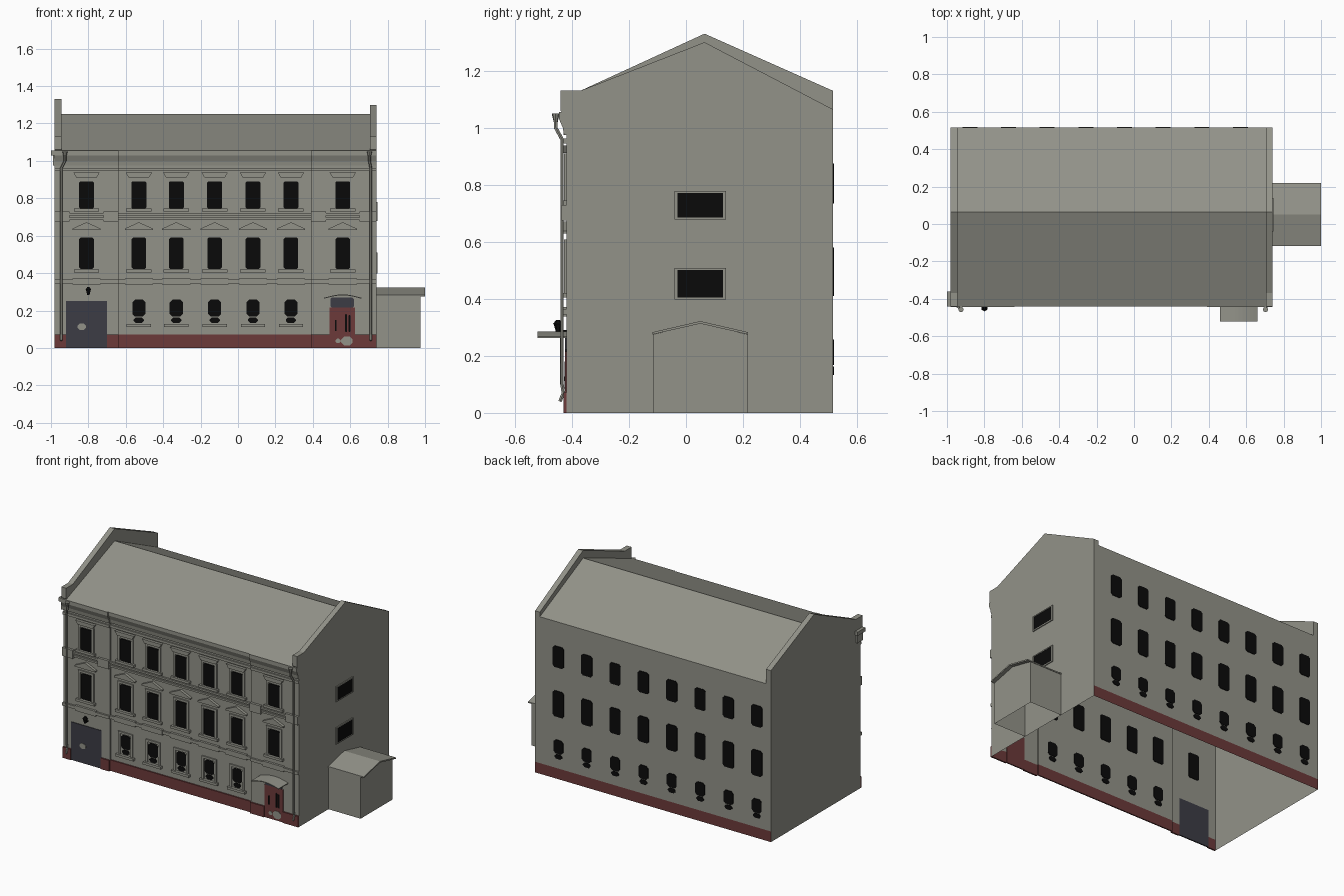
import bpy, bmesh, math
from mathutils import Vector, Matrix

if "Cube" in bpy.data.objects:
    bpy.data.objects.remove(bpy.data.objects["Cube"])


def material(name, rgb):
    m = bpy.data.materials.new(name)
    m.diffuse_color = (*rgb, 1)
    m.use_nodes = True
    m.node_tree.nodes["Principled BSDF"].inputs["Base Color"].default_value = m.diffuse_color
    return m


STONE = material("grey stone", (0.29, 0.29, 0.25))
RED = material("brick red", (0.15, 0.042, 0.042))
BLACK = material("window black", (0.003, 0.003, 0.003))
SLATE = material("dark slate", (0.045, 0.045, 0.06))

L, R, BACK = -0.98, 0.74, 0.515
MID, BAY = -0.41, -0.42          # front wall planes: middle and projecting end bays
BAYS = [(L, -0.64, BAY), (-0.64, 0.39, MID), (0.39, R, BAY)]
COLS = [-0.81, -0.53, -0.33, -0.125, 0.08, 0.283, 0.56]


def wall_y(x):
    return MID if -0.64 < x < 0.39 else BAY


class Part:
    """Collects simple solids into one named object."""

    def __init__(self, name, *mats):
        self.name, self.mats, self.bm = name, mats, bmesh.new()

    def prism(self, pts, axis, a, b, closed=True):
        """Sweep a 2D profile along an axis; open profiles make sheets."""
        def at(p, t):
            q = list(p)
            q.insert(axis, t)
            return self.bm.verts.new(q)
        A, B = [at(p, a) for p in pts], [at(p, b) for p in pts]
        n = len(pts)
        for i in range(n if closed else n - 1):
            j = (i + 1) % n
            self.bm.faces.new((A[i], A[j], B[j], B[i]))
        if closed:
            self.bm.faces.new(A[::-1])
            self.bm.faces.new(B)

    def box(self, x0, x1, y0, y1, z0, z1):
        self.prism([(y0, z0), (y1, z0), (y1, z1), (y0, z1)], 0, x0, x1)

    def pane(self, x, z0, z1, w, y, c=0.012):
        """Thin plate with clipped corners, passing through the wall."""
        h = w / 2
        pts = [(x-h+c, z0), (x+h-c, z0), (x+h, z0+c), (x+h, z1-c),
               (x+h-c, z1), (x-h+c, z1), (x-h, z1-c), (x-h, z0+c)]
        self.prism(pts, 1, y - 0.004, y + 0.004)

    def cone(self, x, y, z, r0, r1, depth, n=8):
        bmesh.ops.create_cone(self.bm, cap_ends=True, segments=n, radius1=r0, radius2=r1,
                              depth=depth, matrix=Matrix.Translation((x, y, z)))

    def done(self, rule=None):
        bmesh.ops.recalc_face_normals(self.bm, faces=self.bm.faces)
        if rule:
            for f in self.bm.faces:
                f.material_index = rule(f)
        me = bpy.data.meshes.new(self.name)
        self.bm.to_mesh(me)
        self.bm.free()
        for m in self.mats:
            me.materials.append(m)
        ob = bpy.data.objects.new(self.name, me)
        bpy.context.collection.objects.link(ob)
        return ob


# Walls: open shell, red base course on front and back only
plan = [(L, BAY), (-0.64, BAY), (-0.64, MID), (0.39, MID), (0.39, BAY), (R, BAY), (R, BACK), (L, BACK)]
walls = Part("walls", STONE, RED)
for z0, z1 in [(0, 0.07), (0.07, 1.035)]:
    n = len(plan)
    for i in range(n):
        a, b = plan[i], plan[(i + 1) % n]
        walls.bm.faces.new([walls.bm.verts.new((*p, z)) for p, z in [(a, z0), (b, z0), (b, z1), (a, z1)]])
bmesh.ops.remove_doubles(walls.bm, verts=walls.bm.verts, dist=1e-5)
walls.done(lambda f: 1 if f.calc_center_median().z < 0.07 and abs(f.calc_center_median().x + 0.12) < 0.85 else 0)

# Projecting red plinth beside the gate and door
plinth = Part("plinth", RED)
for x0, x1 in [(L, -0.92), (-0.70, -0.64), (0.39, 0.49), (0.625, R)]:
    plinth.box(x0, x1, -0.43, BAY, 0, 0.072)
plinth.box(-0.64, 0.39, -0.418, MID, 0, 0.072)
plinth.done()

# Roof sheet and the two gable parapets
roof = Part("roof", STONE)
roof.prism([(-0.44, 1.055), (0.065, 1.25), (BACK, 1.035)], 0, L + 0.03, R - 0.03, closed=False)
roof.done()
gables = Part("gable_parapets", STONE)
for x0, x1, apex, eave in [(L, -0.945, 1.33, 1.13), (0.705, R, 1.30, 1.065)]:
    gables.prism([(BAY, 1.035), (-0.44, 1.06), (-0.44, 1.13), (-0.37, 1.13), (0.065, apex),
                  (BACK, eave), (BACK, 1.035)], 0, x0, x1)
gables.done()

# Eaves cornice, frieze and storey bands
trim = Part("cornices_and_bands", STONE)
for x0, x1, y in BAYS:
    trim.prism([(y, 0.975), (y-0.008, 0.975), (y-0.012, 1.0), (y-0.025, 1.03), (y-0.025, 1.055), (y, 1.055)],
               0, x0, x1)
    trim.box(x0, x1, y - 0.009, y, 0.945, 0.962)
    trim.box(x0, x1, y - 0.009, y, 0.685, 0.697)
    trim.box(x0, x1, y - 0.012, y, 0.708, 0.72)
    trim.box(x0, x1, y - 0.012, y, 0.345, 0.365)
trim.box(-1.0, L, -0.44, -0.36, 1.03, 1.055)
trim.box(-0.99, L, -0.43, -0.37, 0.975, 1.03)
for x0, x1 in [(L, -0.90), (-0.72, -0.64), (0.39, 0.47), (0.65, R)]:
    trim.box(x0, x1, BAY - 0.016, BAY, 0.675, 0.73)
for x in COLS:
    y = wall_y(x)
    trim.box(x - 0.075, x + 0.075, y - 0.015, y, 0.338, 0.372)
trim.done()

# Front window surrounds: frames, sills, hoods and pediments
sur = Part("window_surrounds", STONE)
panes = Part("window_panes", BLACK)


def frame(x, y, w, z0, z1, t=0.014):
    h = w / 2
    for a, b in [(x-h-t, x-h), (x+h, x+h+t)]:
        sur.box(a, b, y - 0.008, y, z0, z1)
    sur.box(x-h-t, x+h+t, y - 0.008, y, z1, z1 + t)
    sur.box(x-h-t-0.012, x+h+t+0.012, y - 0.018, y, z0 - 0.016, z0)


def ground_pane(x, y):
    panes.pane(x, 0.168, 0.258, 0.07, y, 0.014)
    panes.pane(x, 0.133, 0.163, 0.055, y, 0.012)


for i, x in enumerate(COLS):
    y = wall_y(x)
    frame(x, y, 0.084, 0.745, 0.895)
    panes.pane(x, 0.745, 0.89, 0.08, y, 0.006)
    sur.prism([(x-0.055, 0.912), (x+0.055, 0.912), (x+0.07, 0.937), (x-0.07, 0.937)], 1, y - 0.018, y)
    frame(x, y, 0.084, 0.42, 0.595)
    panes.pane(x, 0.422, 0.59, 0.078, y, 0.008)
    sur.prism([(x-0.075, 0.63), (x+0.075, 0.63), (x+0.075, 0.638), (x, 0.672), (x-0.075, 0.638)],
              1, y - 0.018, y)
    if 0 < i < 6:
        frame(x, y, 0.078, 0.128, 0.264)
        ground_pane(x, y)

# Back windows: eight plain columns
for i in range(8):
    x = 0.569 - 0.2067 * i
    panes.pane(x, 0.735, 0.875, 0.08, BACK, 0.012)
    panes.pane(x, 0.41, 0.58, 0.08, BACK, 0.012)
    ground_pane(x, BACK)

# Two windows in the right gable wall
for z0, z1 in [(0.685, 0.772), (0.405, 0.502)]:
    panes.prism([(-0.03, z0), (0.13, z0), (0.13, z1), (-0.03, z1)], 0, R - 0.004, R + 0.004)
    for a, b, c, d in [(-0.04, -0.03, z0, z1), (0.13, 0.14, z0, z1),
                       (-0.04, 0.14, z0 - 0.007, z0), (-0.04, 0.14, z1, z1 + 0.007)]:
        sur.box(R, R + 0.006, a, b, c, d)

# Narrow glass in the entrance door
panes.pane(0.522, 0.09, 0.15, 0.008, BAY - 0.002, 0.002)
panes.pane(0.578, 0.085, 0.18, 0.012, BAY - 0.002, 0.003)
panes.pane(0.596, 0.085, 0.175, 0.01, BAY - 0.002, 0.003)
sur.done()
panes.done()

# Carriage gate, entrance door with transom, worn pale patches
gate = Part("carriage_gate", SLATE)
gate.box(-0.92, -0.70, BAY - 0.004, BAY + 0.004, 0, 0.25)
gate.done()
door = Part("entrance_door", RED)
door.box(0.49, 0.625, BAY - 0.004, BAY + 0.004, 0, 0.215)
door.done()
transom = Part("door_transom", SLATE)
transom.pane(0.557, 0.215, 0.27, 0.125, BAY, 0.008)
transom.done()
patches = Part("worn_patches", STONE)
patches.pane(-0.835, 0.095, 0.13, 0.045, BAY - 0.002)
patches.pane(0.582, 0.012, 0.062, 0.06, BAY - 0.002, 0.016)
patches.pane(0.535, 0.025, 0.05, 0.03, BAY - 0.002, 0.01)
patches.done()

# Curved canopy over the entrance
canopy = Part("door_canopy", STONE)
arc = [(0.46 + 0.2 * i / 10, 0.268 + 0.018 * math.sin(math.pi * i / 10)) for i in range(11)]
canopy.prism(arc + [(x, z - 0.005) for x, z in arc[::-1]], 1, -0.52, BAY)
canopy.done()

# Lantern above the gate
lamp = Part("gate_lantern", BLACK)
lamp.cone(-0.80, -0.449, 0.297, 0.007, 0.015, 0.028, 6)
lamp.cone(-0.80, -0.449, 0.319, 0.018, 0.006, 0.014, 6)
lamp.box(-0.803, -0.797, -0.449, BAY, 0.284, 0.29)
lamp.done()

# Side annex with overhanging pitched roof, open below
annex = Part("annex_walls", STONE)
prof = [(-0.115, 0), (-0.115, 0.275), (0.05, 0.315), (0.215, 0.275), (0.215, 0)]
annex.prism(prof, 0, R, 0.975, closed=False)
annex.bm.faces.new([annex.bm.verts.new((0.975, *p)) for p in prof])
annex.done()
annex_roof = Part("annex_roof", STONE)
annex_roof.prism([(-0.118, 0.275), (0.05, 0.313), (0.218, 0.275), (0.218, 0.283), (0.05, 0.322), (-0.118, 0.283)],
                 0, R, 1.0)
annex_roof.done()

# Rainwater pipes with hoppers
for side, xt, x in [("left", -0.925, -0.945), ("right", 0.703, 0.71)]:
    cu = bpy.data.curves.new(side + "_downpipe", 'CURVE')
    cu.dimensions, cu.bevel_depth, cu.bevel_resolution, cu.use_fill_caps = '3D', 0.007, 1, True
    path = [(xt, -0.457, 1.03), (xt, -0.457, 1.0), (x, -0.435, 0.96), (x, -0.435, 0.1),
            (x, -0.43, 0.07), (x, -0.442, 0.04)]
    sp = cu.splines.new('POLY')
    sp.points.add(len(path) - 1)
    for p, co in zip(sp.points, path):
        p.co = (*co, 1)
    cu.materials.append(STONE)
    ob = bpy.data.objects.new(side + "_downpipe", cu)
    bpy.context.collection.objects.link(ob)
    bpy.ops.object.select_all(action='DESELECT')
    ob.select_set(True)
    bpy.context.view_layer.objects.active = ob
    bpy.ops.object.convert(target='MESH')
    bpy.ops.object.shade_smooth_by_angle()
    hopper = Part(side + "_hopper", STONE)
    hopper.cone(xt, -0.457, 1.035, 0.007, 0.014, 0.03)
    hopper.done()
